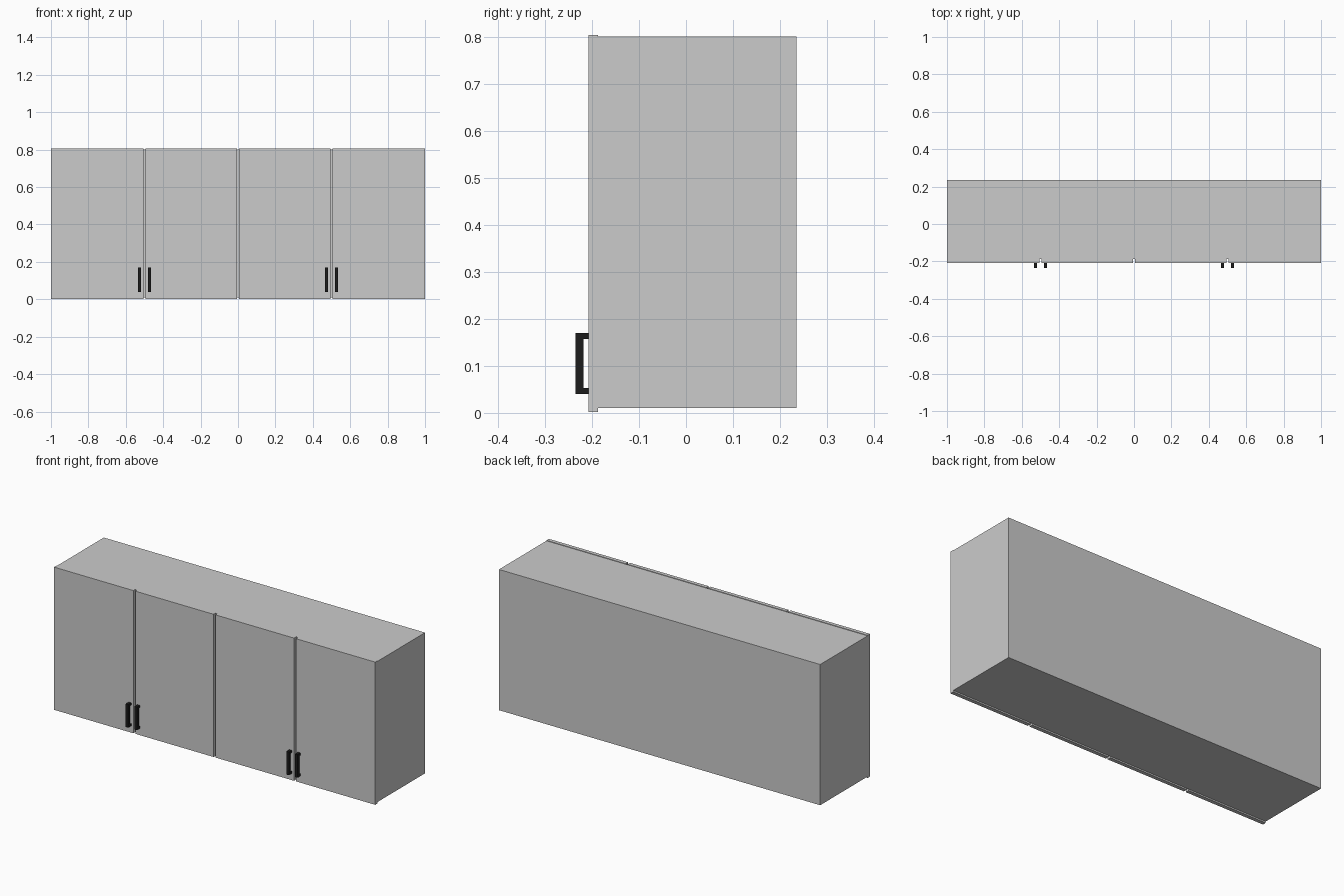
import bpy, bmesh

if "Cube" in bpy.data.objects:
    bpy.data.objects.remove(bpy.data.objects["Cube"])


def material(name, v):
    m = bpy.data.materials.new(name)
    m.diffuse_color = (v, v, v, 1)
    m.use_nodes = True
    m.node_tree.nodes["Principled BSDF"].inputs["Base Color"].default_value = m.diffuse_color
    return m


grey = material("light_grey", 0.6)
black = material("black", 0.012)


def finish(name, bm, mat):
    bmesh.ops.recalc_face_normals(bm, faces=bm.faces)
    me = bpy.data.meshes.new(name)
    bm.to_mesh(me)
    bm.free()
    me.materials.append(mat)
    ob = bpy.data.objects.new(name, me)
    bpy.context.collection.objects.link(ob)
    return ob


def box(name, x, y, z, mat):
    bm = bmesh.new()
    bmesh.ops.create_cube(bm, size=1)
    for v in bm.verts:
        for i, (a, b) in enumerate((x, y, z)):
            v.co[i] = a if v.co[i] < 0 else b
    return finish(name, bm, mat)


def handle(name, x, mat):
    # C-shaped side profile extruded across x
    yf, yi, yb = -0.235, -0.218, -0.207
    profile = [(yb, 0.04), (yf, 0.04), (yf, 0.17), (yb, 0.17),
               (yb, 0.157), (yi, 0.157), (yi, 0.053), (yb, 0.053)]
    bm = bmesh.new()
    face = bm.faces.new([bm.verts.new((x - 0.008, y, z)) for y, z in profile])
    ext = bmesh.ops.extrude_face_region(bm, geom=[face], use_keep_orig=True)
    moved = [g for g in ext["geom"] if isinstance(g, bmesh.types.BMVert)]
    bmesh.ops.translate(bm, verts=moved, vec=(0.016, 0, 0))
    return finish(name, bm, mat)


# Cabinet body
box("cabinet_body", (-1, 1), (-0.187, 0.235), (0.01, 0.802), grey)

# Four doors separated by narrow gaps
gap = 0.006
for i in range(4):
    left = -1 + 0.5 * i + (gap if i > 0 else 0)
    right = -0.5 + 0.5 * i - (gap if i < 3 else 0)
    box(f"door_{i + 1}", (left, right), (-0.208, -0.187), (0.002, 0.805), grey)

# Handle pairs beside the outer gaps
for i, x in enumerate((-0.527, -0.473, 0.473, 0.527)):
    handle(f"door_handle_{i + 1}", x, black)
